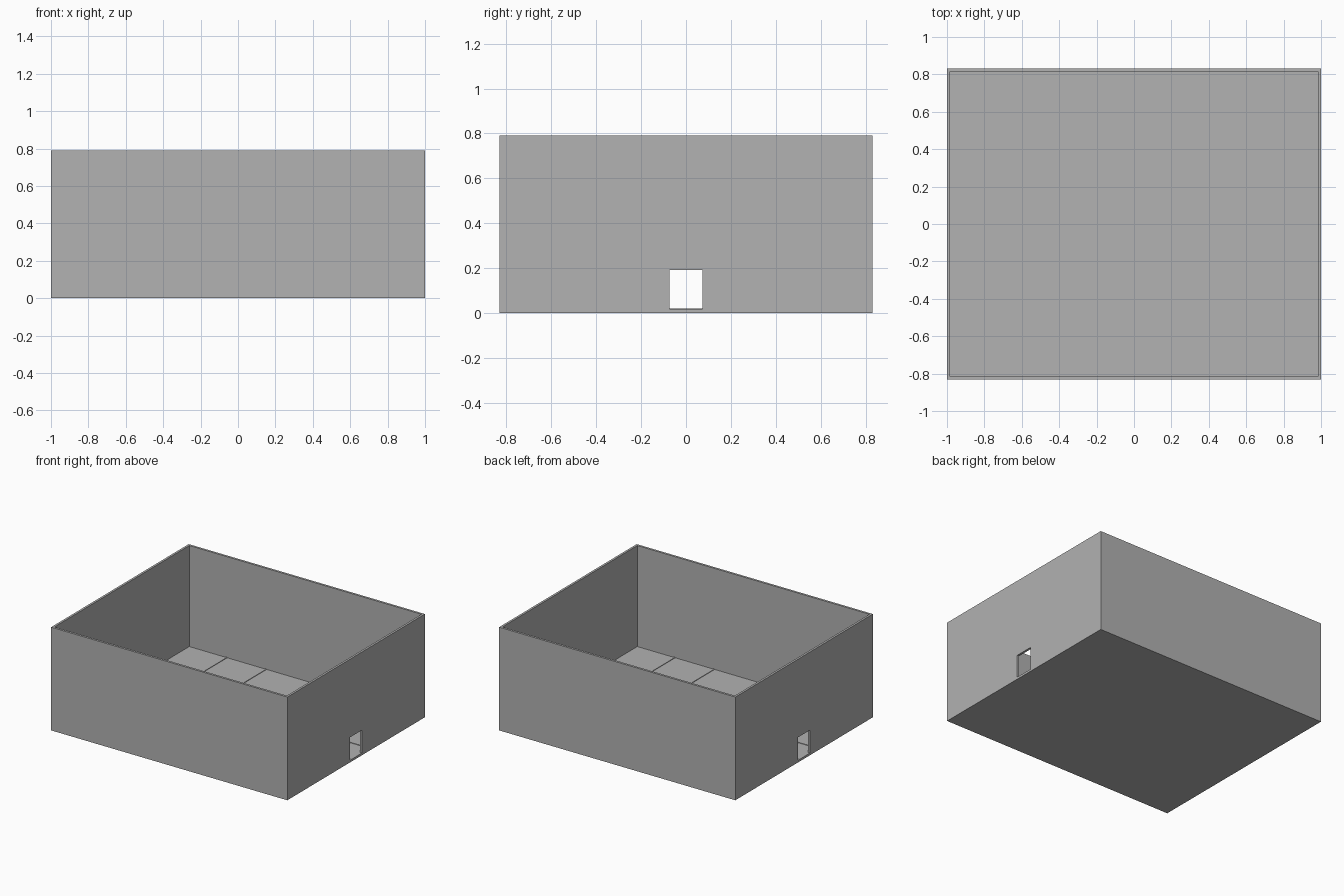
import bpy

if "Cube" in bpy.data.objects:
    bpy.data.objects.remove(bpy.data.objects["Cube"])

W, D, H = 1.0, 0.832, 0.79      # half width, half depth, full height
T, FLOOR = 0.017, 0.017         # wall thickness, floor level
DOOR_W, DOOR_TOP = 0.073, 0.192  # half door width, door head height

grey = bpy.data.materials.new("wall grey")
grey.diffuse_color = (0.445, 0.445, 0.445, 1)
grey.use_nodes = True
grey.node_tree.nodes["Principled BSDF"].inputs["Base Color"].default_value = grey.diffuse_color


def box(name, x0, x1, y0, y1, z0, z1):
    bpy.ops.mesh.primitive_cube_add(
        size=1, location=((x0 + x1) / 2, (y0 + y1) / 2, (z0 + z1) / 2))
    ob = bpy.context.object
    ob.name = name
    ob.scale = (x1 - x0, y1 - y0, z1 - z0)
    bpy.ops.object.transform_apply(location=False, rotation=False, scale=True)
    ob.data.materials.append(grey)
    return ob


def cut(target, cutter):
    mod = target.modifiers.new("opening", 'BOOLEAN')
    mod.operation = 'DIFFERENCE'
    mod.solver = 'EXACT'
    mod.object = cutter
    cutter.hide_render = True
    cutter.hide_set(True)


# Open-topped shell: outer walls and floor slab in one piece
shell = box("walls_and_floor", -W, W, -D, D, 0, H)
cut(shell, box("room_cutter", -W + T, W - T, -D + T, D - T, FLOOR, H + 0.1))

# Doorways through both end walls
cut(shell, box("door_cutter", -W - 0.1, W + 0.1, -DOOR_W, DOOR_W, FLOOR, DOOR_TOP))

# Low partition lines on the floor, each split by a hairline joint
R, TOP, GAP = 0.005, FLOOR + 0.004, 0.002
XI, YI, HALL = W - T, D - T, 0.167
for s in (-1, 1):
    y = s * HALL
    box("hall_line", -XI, -GAP, y - R, y + R, FLOOR, TOP)
    box("hall_line", GAP, XI, y - R, y + R, FLOOR, TOP)
for x in (-0.667, -0.333, 0.333, 0.667):
    cuts = [-YI, -0.5, -HALL, HALL, 0.5, YI]
    for a, b in zip(cuts, cuts[1:]):
        lo = a + (GAP if abs(a) == 0.5 else R if abs(a) == HALL else 0)
        hi = b - (GAP if abs(b) == 0.5 else R if abs(b) == HALL else 0)
        box("room_line", x - R, x + R, lo, hi, FLOOR, TOP)
